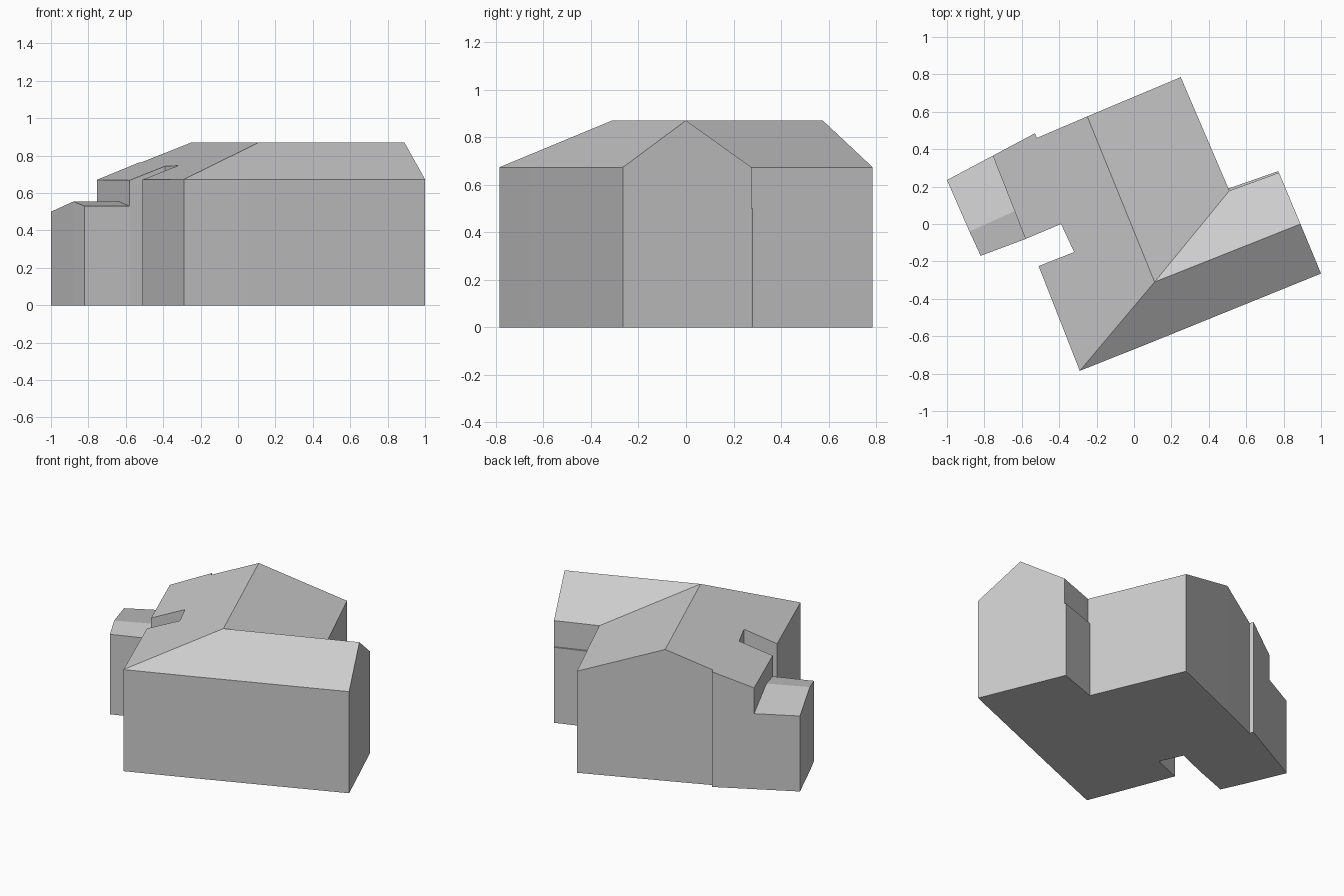
import bpy
import bmesh

cube = bpy.data.objects.get("Cube")
if cube:
    bpy.data.objects.remove(cube, do_unlink=True)

grey = bpy.data.materials.new("plain grey")
grey.use_nodes = True
tone = (0.6, 0.6, 0.6, 1)
grey.diffuse_color = tone
grey.node_tree.nodes["Principled BSDF"].inputs["Base Color"].default_value = tone


def building(name, corners, roof_faces, peak=None, open_walls=()):
    """Shell with a floor, walls under each corner pair, and roof faces by corner index."""
    bm = bmesh.new()
    low = [bm.verts.new((x, y, 0)) for x, y, z in corners]
    top = [bm.verts.new(c) for c in corners]
    count = len(corners)
    for i in range(count):
        j = (i + 1) % count
        if i not in open_walls:
            bm.faces.new((low[i], low[j], top[j], top[i]))
    bm.faces.new(low[::-1])
    if peak:
        top.append(bm.verts.new(peak))
    for face in roof_faces:
        bm.faces.new([top[i] for i in face])
    mesh = bpy.data.meshes.new(name)
    bm.to_mesh(mesh)
    bm.free()
    mesh.materials.append(grey)
    obj = bpy.data.objects.new(name, mesh)
    bpy.context.collection.objects.link(obj)
    return obj


RIDGE, EAVE = 0.87, 0.673
RIDGE_BACK = (-0.25, 0.575)


def west_slope(x, y):
    """Corner lying on the west slope of the main roof."""
    away = -0.926 * (x - RIDGE_BACK[0]) - 0.377 * (y - RIDGE_BACK[1])
    return (x, y, RIDGE - 0.365 * away)


# Main house and front wing, anticlockwise from the front corner
house = [
    (-0.29, -0.785, EAVE), (0.05, -0.65, EAVE), (1.0, -0.265, EAVE),
    (0.89, 0.0, RIDGE), (0.775, 0.275, EAVE), (0.51, 0.178, EAVE),
    (0.25, 0.785, EAVE), (*RIDGE_BACK, RIDGE),
]
house += [west_slope(*p) for p in (
    (-0.52, 0.46), (-0.53, 0.485), (-0.755, 0.365), (-0.58, -0.08),
    (-0.39, 0.0), (-0.32, -0.15), (-0.51, -0.225))]
meet = len(house)
building("main_house", house, [
    (0, 1, 2, 3, meet),                 # wing, front slope
    (3, 4, 5, meet),                    # wing, back slope
    (5, 6, 7, meet),                    # main roof, east slope
    (*range(7, meet), 0, meet),         # main roof, west slope
], peak=(0.11, -0.31, RIDGE))

# Low annex on the west side, with its own small ridge
building("annex", [
    (-0.82, -0.17, 0.53), (-0.58, -0.08, 0.53), (-0.635, 0.07, 0.555),
    (-0.755, 0.365, 0.5), (-1.0, 0.235, 0.5), (-0.88, -0.04, 0.555),
], [(0, 1, 2, 5), (5, 2, 3, 4)], open_walls=(1, 2))

# Thin ledge along the lower back wall of the wing
building("wall_ledge", [
    (0.775, 0.275, 0.5), (0.77, 0.282, 0.5), (0.503, 0.189, 0.5), (0.51, 0.178, 0.5),
], [(0, 1, 2, 3)], open_walls=(3,))
